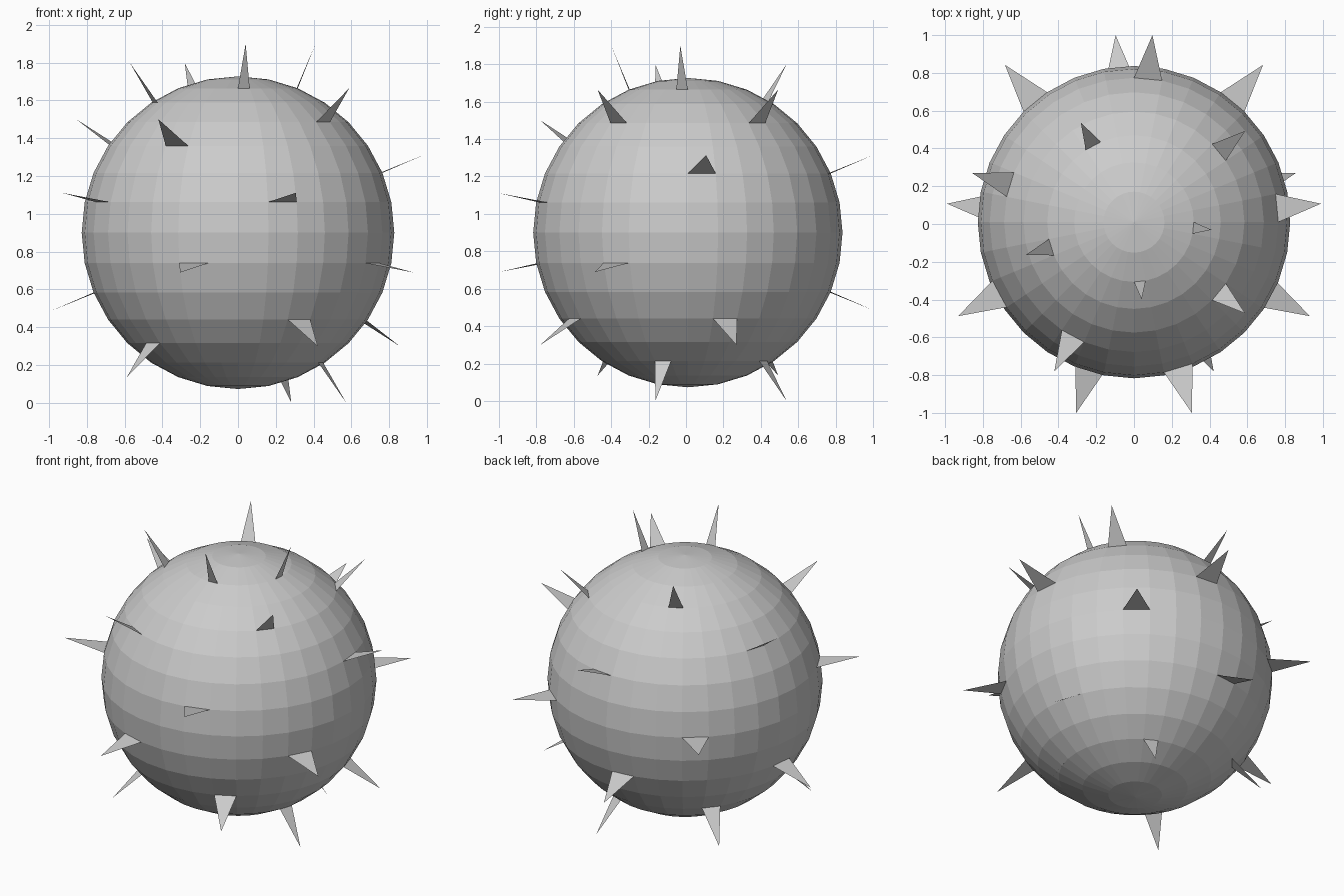
import bpy
from math import sin, cos, pi
from mathutils import Vector

if "Cube" in bpy.data.objects:
    bpy.data.objects.remove(bpy.data.objects["Cube"])

SEGS, RINGS, R = 32, 16, 0.827
CENTRE = Vector((0, 0.01, 0.90))
TIP = 1.308  # spike tip distance relative to its base on the ball


def ball_point(ring, seg):
    lat, az = ring * pi / RINGS, seg * 2 * pi / SEGS
    return Vector((sin(lat) * cos(az), sin(lat) * sin(az), cos(lat))) * R


# faceted ball
bpy.ops.mesh.primitive_uv_sphere_add(segments=SEGS, ring_count=RINGS, radius=R, location=CENTRE)
bpy.context.object.name = "ball"

# flat triangular spikes, two per ring, each standing on one ring edge
verts, faces = [], []
for ring in range(2, 14):
    first = (24 + 18 * (ring - 2)) % SEGS
    for seg in (first, first + 7):
        a, b = ball_point(ring, seg), ball_point(ring, seg + 1)
        n = len(verts)
        verts += [a, b, (a + b) / 2 * TIP]
        faces.append((n, n + 1, n + 2))
mesh = bpy.data.meshes.new("spikes")
mesh.from_pydata(verts, [], faces)
spikes = bpy.data.objects.new("spikes", mesh)
spikes.location = CENTRE
bpy.context.collection.objects.link(spikes)
